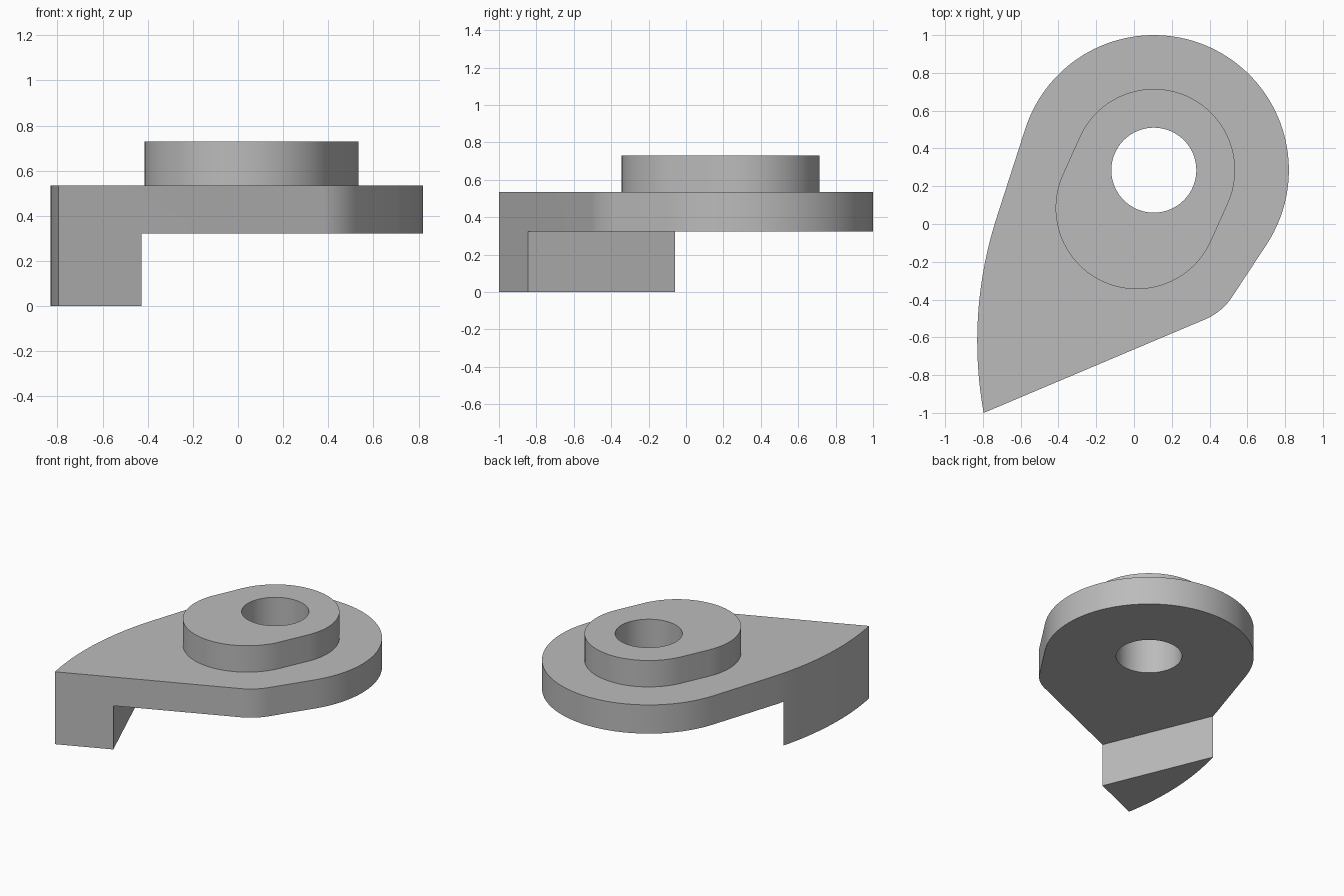
import bpy, bmesh
from math import radians, cos, sin, atan2, degrees
from mathutils import Vector

cube = bpy.data.objects.get("Cube")
if cube:
    bpy.data.objects.remove(cube, do_unlink=True)

grey = bpy.data.materials.new("plain grey")
grey.use_nodes = True
grey.diffuse_color = (0.5, 0.5, 0.5, 1)
grey.node_tree.nodes["Principled BSDF"].inputs["Base Color"].default_value = (0.5, 0.5, 0.5, 1)

PIVOT = Vector((0.105, 0.285))
UNDERSIDE, DECK, TOP = 0.323, 0.535, 0.73


def arc(centre, radius, start, end, steps):
    """Counter-clockwise arc points, angles in degrees."""
    angles = [radians(start + (end - start) * i / steps) for i in range(steps + 1)]
    return [Vector((centre[0] + radius * cos(a), centre[1] + radius * sin(a))) for a in angles]


def prism(name, outline, low, high):
    """Extrude a flat outline from one height to another."""
    bm = bmesh.new()
    face = bm.faces.new([bm.verts.new((p.x, p.y, low)) for p in outline])
    grown = bmesh.ops.extrude_face_region(bm, geom=[face])["geom"]
    moved = [v for v in grown if isinstance(v, bmesh.types.BMVert)]
    bmesh.ops.translate(bm, verts=moved, vec=(0, 0, high - low))
    bmesh.ops.recalc_face_normals(bm, faces=bm.faces)
    mesh = bpy.data.meshes.new(name)
    bm.to_mesh(mesh)
    bm.free()
    mesh.materials.append(grey)
    obj = bpy.data.objects.new(name, mesh)
    bpy.context.collection.objects.link(obj)
    return obj


def combine(target, tool, operation):
    """Apply a boolean and discard the tool."""
    mod = target.modifiers.new(operation.lower(), "BOOLEAN")
    mod.operation, mod.object, mod.solver = operation, tool, "EXACT"
    bpy.context.view_layer.objects.active = target
    bpy.ops.object.modifier_apply(modifier=mod.name)
    bpy.data.objects.remove(tool, do_unlink=True)


# Plate: round head, long curved flank, straight front with a rounded corner
outline = (arc(PIVOT, 0.715, -33.1, 162.2, 72)
           + arc((1.3, -0.62), 2.13, 162.2, 190.28, 24)
           + arc((0.252, -0.21), 0.32, -67, -33.1, 12))
body = prism("lever_plate", outline, 0, DECK)

# Undercut leaving only the foot at the pointed end
foot_front, foot_back = Vector((-0.43, -0.84)), Vector((-0.755, -0.06))
along = (foot_back - foot_front).normalized()
across = Vector((along.y, -along.x))
a, b = foot_front - along, foot_back + along * 2
undercut = prism("undercut", [a, a + across * 3, b + across * 3, b], -0.2, UNDERSIDE)
combine(body, undercut, "DIFFERENCE")

# Raised boss: two equal round ends joined by straight sides
lower = Vector((0.015, 0.085))
axis = PIVOT - lower
tilt = degrees(atan2(axis.y, axis.x))
boss = prism("boss", arc(PIVOT, 0.43, tilt - 90, tilt + 90, 40)
             + arc(lower, 0.43, tilt + 90, tilt + 270, 40), 0.43, TOP)
combine(body, boss, "UNION")

# Through hole
hole = prism("hole", arc(PIVOT, 0.225, 0, 354.375, 63), -0.2, 1)
combine(body, hole, "DIFFERENCE")

bpy.ops.object.select_all(action="DESELECT")
body.select_set(True)
bpy.context.view_layer.objects.active = body
bpy.ops.object.shade_smooth_by_angle(angle=radians(25))
